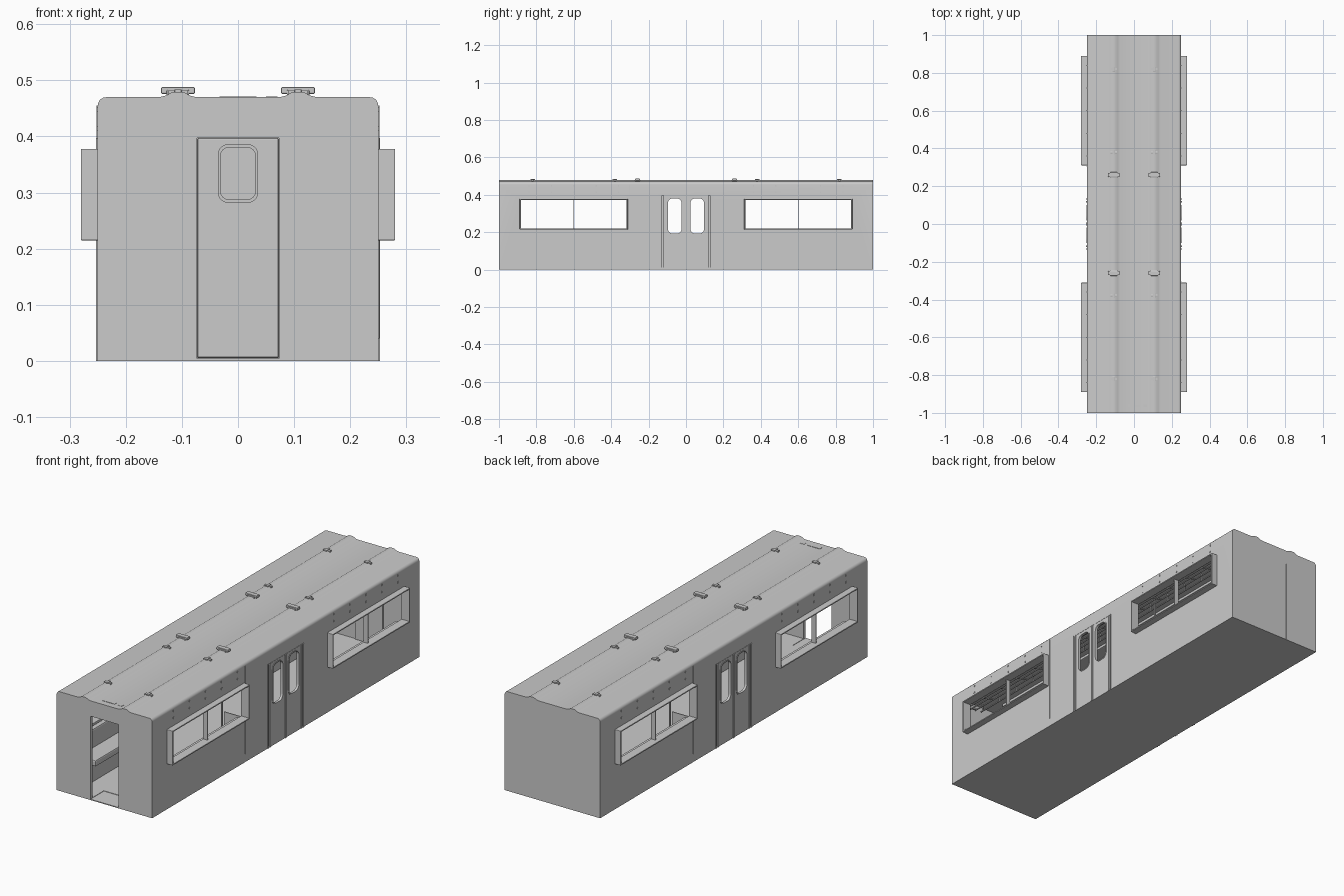
import bpy, bmesh, math
from mathutils import Vector

if "Cube" in bpy.data.objects:
    bpy.data.objects.remove(bpy.data.objects["Cube"])


def add(name, bm):
    bmesh.ops.recalc_face_normals(bm, faces=bm.faces[:])
    me = bpy.data.meshes.new(name)
    bm.to_mesh(me)
    bm.free()
    ob = bpy.data.objects.new(name, me)
    bpy.context.collection.objects.link(ob)
    return ob


def boxes(name, items, bevel=0):
    """Object made of boxes given as (x0, x1, y0, y1, z0, z1)."""
    bm = bmesh.new()
    for b in items:
        vs = bmesh.ops.create_cube(bm, size=1)["verts"]
        for v in vs:
            v.co = [(b[2*i] + b[2*i+1]) / 2 + v.co[i] * abs(b[2*i+1] - b[2*i]) for i in range(3)]
    ob = add(name, bm)
    if bevel:
        m = ob.modifiers.new("bevel", 'BEVEL')
        m.width, m.segments = bevel, 2
    return ob


def prism(name, pts, axis, a, b):
    """Extrude an outline along x or y from a to b."""
    bm = bmesh.new()
    place = (lambda u, v, t: (u, t, v)) if axis == 'y' else (lambda u, v, t: (t, u, v))
    lo = [bm.verts.new(place(u, v, a)) for u, v in pts]
    hi = [bm.verts.new(place(u, v, b)) for u, v in pts]
    bm.faces.new(lo)
    bm.faces.new(hi[::-1])
    n = len(pts)
    for i in range(n):
        bm.faces.new((lo[i], lo[(i+1) % n], hi[(i+1) % n], hi[i]))
    return add(name, bm)


def round_rect(u0, u1, v0, v1, r, n=6):
    pts = []
    for k, (cu, cv) in enumerate(((u1-r, v1-r), (u0+r, v1-r), (u0+r, v0+r), (u1-r, v0+r))):
        for i in range(n + 1):
            t = math.pi / 2 * (k + i / n)
            pts.append((cu + r * math.cos(t), cv + r * math.sin(t)))
    return pts


def cut(ob, cutter):
    m = ob.modifiers.new("cut", 'BOOLEAN')
    m.operation, m.solver, m.object = 'DIFFERENCE', 'EXACT', cutter
    bpy.context.view_layer.objects.active = ob
    bpy.ops.object.modifier_apply(modifier=m.name)
    bpy.data.objects.remove(cutter)


def pipes(name, segs, r=0.004):
    bm = bmesh.new()
    for p, q in segs:
        p, q = Vector(p), Vector(q)
        d = q - p
        mat = d.to_track_quat('Z', 'Y').to_matrix().to_4x4()
        mat.translation = (p + q) / 2
        bmesh.ops.create_cone(bm, cap_ends=True, segments=10, radius1=r, radius2=r,
                              depth=d.length, matrix=mat)
    return smooth(add(name, bm))


def smooth(ob):
    bpy.ops.object.select_all(action='DESELECT')
    ob.select_set(True)
    bpy.context.view_layer.objects.active = ob
    bpy.ops.object.shade_smooth_by_angle(angle=math.radians(35))
    return ob


# Car body: roof profile with two low ridges, hollowed out
half = [(0.25, 0)] + [(0.235 + 0.015 * math.cos(t * math.pi / 10), 0.455 + 0.015 * math.sin(t * math.pi / 10))
                      for t in range(6)]
half += [(0.14, 0.47), (0.128, 0.473), (0.118, 0.479), (0.096, 0.479), (0.086, 0.473), (0.074, 0.47)]
body = prism("car_body", half + [(-x, z) for x, z in reversed(half)], 'y', -1, 1)
cut(body, boxes("cavity", [(-0.24, 0.24, -0.985, 0.985, 0.006, 0.458)]))
cut(body, boxes("doorway", [(-0.073, 0.073, -1.1, -0.9, 0.004, 0.397)]))
for c in (-0.6, 0.6):
    cut(body, boxes("window_hole", [(-0.4, 0.4, c - 0.285, c + 0.285, 0.22, 0.374)]))
cut(body, boxes("side_doorway", [(-0.4, 0.4, -0.13, 0.13, 0.006, 0.397)]))
smooth(body)

for s in (-1, 1):
    # Projecting window frames with a thin centre bar
    for c in (-0.6, 0.6):
        y0, y1, a, b, w = c - 0.289, c + 0.289, s * 0.238, s * 0.28, 0.006
        boxes("window_frame", [(a, b, y0, y1, 0.215, 0.215 + w), (a, b, y0, y1, 0.378 - w, 0.378),
                               (a, b, y0, y0 + w, 0.215, 0.378), (a, b, y1 - w, y1, 0.215, 0.378),
                               (a, s * 0.262, c - 0.002, c + 0.002, 0.218, 0.375)], 0.0015)

    # Sliding side doors with rounded window openings
    for c in (-0.06, 0.06):
        leaf = boxes("side_door", [(s * 0.241, s * 0.25, c - 0.055, c + 0.055, 0.004, 0.396)])
        cut(leaf, prism("hole", round_rect(c - 0.037, c + 0.037, 0.192, 0.382, 0.025), 'x', -0.4, 0.4))
        smooth(leaf)
        rim = prism("door_window_rim", round_rect(c - 0.041, c + 0.041, 0.188, 0.386, 0.028),
                    'x', s * 0.24, s * 0.252)
        cut(rim, prism("hole", round_rect(c - 0.036, c + 0.036, 0.193, 0.381, 0.024), 'x', -0.4, 0.4))
        smooth(rim)
    boxes("door_trim", [(s * 0.241, s * 0.253, y - 0.003, y + 0.003, 0, 0.397)
                        for y in (-0.132, -0.118, -0.004, 0.004, 0.118, 0.132)]
          + [(s * 0.238, s * 0.247, -0.13, 0.13, 0.004, 0.393 - 0.385 + 0.004),
             (s * 0.236, s * 0.241, -0.132, -0.112, 0.004, 0.396),
             (s * 0.236, s * 0.241, 0.112, 0.132, 0.004, 0.396),
             (s * 0.236, s * 0.241, -0.008, 0.008, 0.004, 0.396)])

    # Roof vents on the ridges, and small roof knobs
    for y in (-0.26, 0.26):
        boxes("roof_vent", [(s * 0.107 - 0.03, s * 0.107 + 0.03, y - 0.011, y + 0.011, 0.476, 0.488),
                            (s * 0.107 - 0.02, s * 0.107 + 0.02, y - 0.014, y + 0.014, 0.470, 0.483)], 0.002)
    for y in (-0.82, -0.38, 0.38, 0.82):
        boxes("roof_knob", [(s * 0.107 - 0.018, s * 0.107 + 0.018, y - 0.006, y + 0.006, 0.474, 0.482),
                            (s * 0.107 - 0.006, s * 0.107 + 0.006, y - 0.012, y + 0.012, 0.474, 0.484)], 0.001)

    # Rivets above the windows
    boxes("rivets", [(s * 0.248, s * 0.252, y - 0.003, y + 0.003, z - 0.004, z + 0.004)
                     for k in (-1, 1) for y in [k * (0.36 + 0.12 * i) for i in range(5)]
                     for z in (0.415, 0.448)])

    # Benches under the windows, with end panels
    for c in (-0.6, 0.6):
        boxes("bench", [(s * 0.13, s * 0.24, c - 0.28, c + 0.28, 0.095, 0.125),
                        (s * 0.215, s * 0.24, c - 0.28, c + 0.28, 0.12, 0.212),
                        (s * 0.16, s * 0.24, c - 0.27, c + 0.27, 0.006, 0.095)], 0.006)
        k = 1 if c > 0 else -1
        out = 0.252 if s * k < 0 else 0.24
        boxes("end_panel", [(s * 0.14, s * 0.238, k * 0.301, k * 0.305, 0.04, 0.21),
                            (s * 0.236, s * out, k * 0.301, k * 0.305, 0.04, 0.455)])

    # Grab rails and rack along the ceiling, with hanging posts
    segs = [((s * x, -0.97, z), (s * x, 0.97, z)) for x, z in
            ((0.10, 0.425), (0.135, 0.42), (0.17, 0.41), (0.20, 0.40), (0.225, 0.395))]
    for i in range(-8, 9):
        y = i * 0.12
        segs += [((s * 0.10, y, 0.425), (s * 0.10, y, 0.459)), ((s * 0.135, y, 0.42), (s * 0.238, y, 0.395))]
    pipes("ceiling_rails", segs, 0.0035)
    pipes("floor_poles", [((s * 0.13, y, 0.004), (s * 0.13, y, 0.459)) for y in (-0.305, 0.305)])

# Ceiling light strip and the small plates it shows on the roof
boxes("ceiling_light", [(-0.033, 0.033, -0.9, 0.9, 0.445, 0.46)], 0.004)
boxes("roof_plate", [(-0.033, 0.033, -0.97, -0.955, 0.466, 0.4715), (0.05, 0.07, -0.97, -0.955, 0.466, 0.471)])

# Rear end door with an inner window frame, and a slim outer seam
boxes("rear_door", [(-0.072, 0.072, 0.978, 0.986, 0.006, 0.397)], 0.002)
frame = prism("rear_window_frame", round_rect(-0.036, 0.036, 0.282, 0.386, 0.018), 'y', 0.972, 0.98)
cut(frame, prism("hole", round_rect(-0.031, 0.031, 0.288, 0.38, 0.014), 'y', 0.9, 1.1))
smooth(frame)
boxes("rear_seams", [(x - 0.0015, x + 0.0015, 0.996, 1.001, 0, 0.4) for x in (-0.073, 0.118)])
